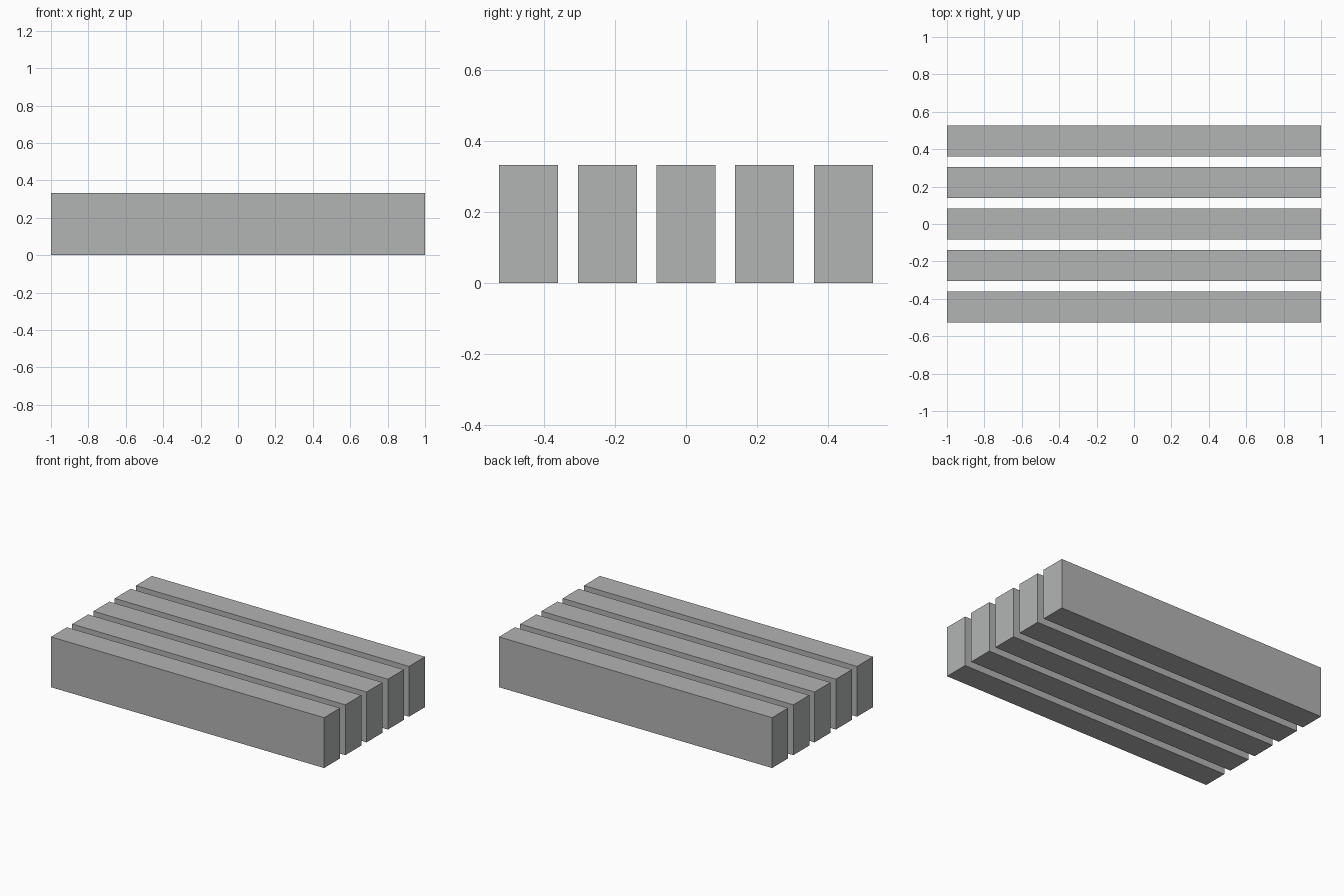
import bpy
import bmesh
from mathutils import Matrix

if "Cube" in bpy.data.objects:
    bpy.data.objects.remove(bpy.data.objects["Cube"])

LENGTH, WIDTH, HEIGHT = 2.0, 1 / 6, 1 / 3
PITCH = 2 / 9
COUNT = 5

# Mid-grey finish shared by all beams
grey = bpy.data.materials.new("dark_grey")
grey.diffuse_color = (0.45, 0.453, 0.456, 1.0)
grey.use_nodes = True
grey.node_tree.nodes["Principled BSDF"].inputs["Base Color"].default_value = grey.diffuse_color


def add_box(name, size, centre):
    mesh = bpy.data.meshes.new(name)
    bm = bmesh.new()
    bmesh.ops.create_cube(bm, size=1.0, matrix=Matrix.Diagonal((*size, 1.0)))
    bm.to_mesh(mesh)
    bm.free()
    mesh.materials.append(grey)
    obj = bpy.data.objects.new(name, mesh)
    obj.location = centre
    bpy.context.collection.objects.link(obj)
    return obj


# Row of five identical parallel beams, evenly spaced front to back
for i in range(COUNT):
    y = (i - (COUNT - 1) / 2) * PITCH
    add_box(f"beam_{i + 1}", (LENGTH, WIDTH, HEIGHT), (0, y, HEIGHT / 2))
